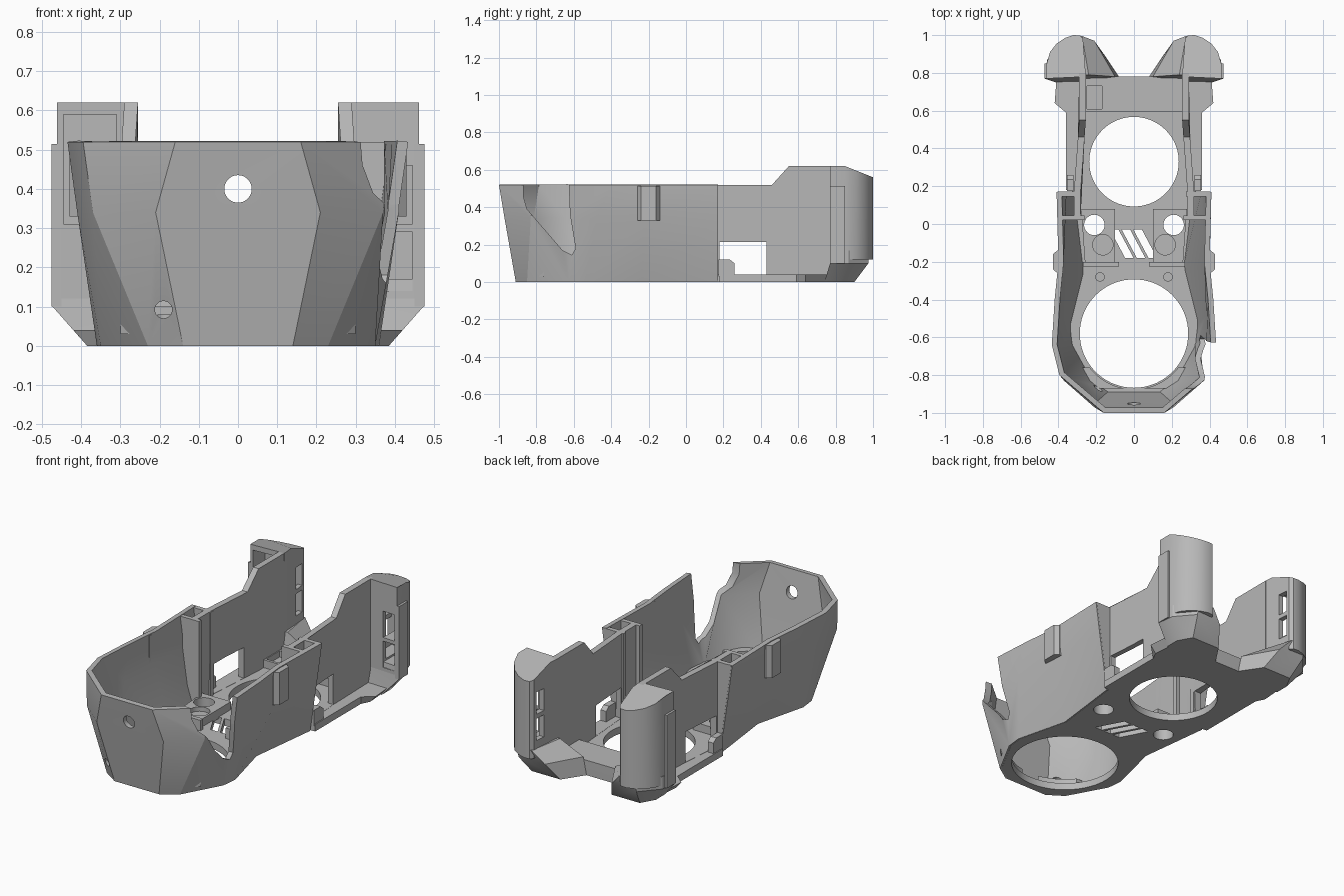
import bpy, bmesh, math

cube = bpy.data.objects.get("Cube")
if cube:
    bpy.data.objects.remove(cube, do_unlink=True)

grey = bpy.data.materials.new("plain grey")
grey.use_nodes = True
grey.diffuse_color = (0.48, 0.48, 0.48, 1)
grey.node_tree.nodes["Principled BSDF"].inputs["Base Color"].default_value = (0.48, 0.48, 0.48, 1)


def finish(name, bm):
    me = bpy.data.meshes.new(name)
    bm.to_mesh(me)
    bm.free()
    me.materials.append(grey)
    ob = bpy.data.objects.new(name, me)
    bpy.context.collection.objects.link(ob)
    return ob


def loft(name, rings, closed=True):
    """Skin a stack of equal rings; closed rings get end caps."""
    bm = bmesh.new()
    rows = [[bm.verts.new(p) for p in ring] for ring in rings]
    n = len(rows[0])
    for a, b in zip(rows, rows[1:]):
        for i in range(n if closed else n - 1):
            j = (i + 1) % n
            bm.faces.new((a[i], a[j], b[j], b[i]))
    if closed:
        bm.faces.new(rows[0][::-1])
        bm.faces.new(rows[-1])
        bmesh.ops.recalc_face_normals(bm, faces=bm.faces)
    return finish(name, bm)


def at_z(pts, z):
    return [(x, y, z) for x, y in pts]


def slab(name, pts, z0, z1):
    return loft(name, [at_z(pts, z0), at_z(pts, z1)])


def side_panel(name, yz, x0, x1):
    return loft(name, [[(x, y, z) for y, z in yz] for x in (x0, x1)])


def box(name, x0, x1, y0, y1, z0, z1):
    return slab(name, [(x0, y0), (x1, y0), (x1, y1), (x0, y1)], z0, z1)


def disc(name, x, y, z, r, depth, along_y=False, sides=48):
    bpy.ops.mesh.primitive_cylinder_add(vertices=sides, radius=r, depth=depth, location=(x, y, z),
                                        rotation=(math.pi / 2 if along_y else 0, 0, 0))
    ob = bpy.context.object
    ob.name = name
    ob.data.materials.append(grey)
    return ob


def apply_modifiers(ob):
    bpy.ops.object.select_all(action='DESELECT')
    ob.select_set(True)
    bpy.context.view_layer.objects.active = ob
    for m in list(ob.modifiers):
        bpy.ops.object.modifier_apply(modifier=m.name)


def cut(ob, *cutters):
    for c in cutters:
        m = ob.modifiers.new("cut", 'BOOLEAN')
        m.operation = 'DIFFERENCE'
        m.solver = 'EXACT'
        m.object = c
    apply_modifiers(ob)
    for c in cutters:
        bpy.data.objects.remove(c, do_unlink=True)


def mirrored(half):
    """Half outline from nose to tail, opened out to both sides."""
    return [(-x, y) for x, y in reversed(half)] + half


# Faceted front shell: base, crease and rim outlines
base = [(.14, -.91), (.23, -.85), (.35, -.63), (.36, -.54), (.285, -.24), (.335, .17)]
crease = [(.21, -.97), (.37, -.83), (.41, -.65), (.41, -.48), (.40, -.22), (.385, .17)]
rim = [(.16, -1), (.395, -.8), (.435, -.64), (.42, -.4), (.40, -.2), (.41, .17)]
shell = loft("front_shell", [at_z(mirrored(base), 0), at_z(mirrored(crease), .34),
                             at_z(mirrored(rim), .52)], closed=False)
solid = shell.modifiers.new("wall", 'SOLIDIFY')
solid.thickness = .028
solid.offset = -1
solid.use_even_offset = True
apply_modifiers(shell)
notch = [(-.87, .6), (-.87, .46), (-.85, .39), (-.66, .17), (-.61, .145), (-.59, .18), (-.62, .36), (-.63, .6)]
cut(shell, side_panel("notch", notch, .2, .6),
    disc("nose_hole", 0, -1, .40, .035, .3, True),
    disc("cable_hole", -.19, -.9, .092, .022, .3, True, 24))

# Floor with both fan openings, screw holes and slanted vents
floor_rings = []
for z, flare in ((0, .385), (.04, .42)):
    tail = [(.36, .18), (.36, .59), (flare, .64), (flare - .01, .77), (.10, .78)]
    floor_rings.append(at_z(mirrored([(x - .006, y + .008) for x, y in base] + tail), z))
floor_plate = loft("floor_plate", floor_rings)
holes = [disc("front_opening", 0, -.58, 0, .287, .3, sides=72),
         disc("rear_opening", 0, .33, 0, .237, .3, sides=72)]
for s in (-1, 1):
    holes.append(disc("screw_hole", s * .21, -.005, 0, .054, .4))
for k in (-1, 0, 1):
    x = k * .062
    skew = [(x - .065, -.03), (x - .02, -.03), (x + .06, -.18), (x + .015, -.18)]
    holes.append(slab("vent", skew, -.1, .1))
cut(floor_plate, *holes)

# Raised cross bridge behind the rear opening
bridge = box("rear_bridge", -.26, .26, .595, .78, .002, .085)
cut(bridge, box("bridge_pocket", -.25, -.17, .61, .73, .05, .2))

# Raised lip around the nose of the front opening
lip = loft("nose_ledge", [at_z([(-.2, -.87), (.2, -.87), (.3, -.76), (-.3, -.76)], z) for z in (.03, .07)])
cut(lip, disc("lip_cut", 0, -.58, 0, .295, .4, sides=72))

for s, side in ((-1, "right"), (1, "left")):
    def sx(pts):
        return [(s * x, y) for x, y in pts]

    def pbox(name, x0, x1, *rest):
        return box(side + "_" + name, s * x0, s * x1, *rest)

    # Rear side wall, drawn slightly inward toward the tail, with a window
    profile = [(.03, .03), (.03, .52), (.17, .52), (.46, .52), (.55, .62), (.80, .62), (.80, .03), (.55, .03),
               (.17, .03)]
    wall = loft(side + "_rear_wall",
                [[(s * (x - .028 * min(1, max(0, (y - .17) / .38))), y, z) for y, z in profile]
                 for x in (.283, .318)])
    cut(wall, pbox("window", .2, .4, .18, .43, .041, .215))
    tab = [(.175, .03), (.175, .12), (.235, .12), (.26, .10), (.26, .03)]
    side_panel(side + "_tab", tab, s * .32, s * .355)

    # Pocket closing the shell at the waist
    plate = [(.275, .002), (.33, .002), (.378, .34), (.405, .52), (.275, .52)]
    for name, y0, y1, inset in (("waist_end", .145, .171, 0), ("waist_rib", .02, .045, .014)):
        loft(side + "_" + name, [[(s * (x - inset), y, z) for x, z in plate] for y in (y0, y1)])

    # Outer clip box
    clip = [(.375, -.26), (.405, -.26), (.43, -.24), (.43, -.16), (.405, -.14), (.375, -.14)]
    slab(side + "_clip", sx(clip), .33, .515)

    # Raised screw block on the floor and its locating pins
    block = slab(side + "_screw_block", sx([(.10, -.20), (.26, -.20), (.28, .08), (.10, .08)]), .03, .085)
    cut(block, disc("through_hole", s * .21, -.005, .05, .054, .4),
        disc("blind_hole", s * .165, -.11, .1, .054, .08))
    disc(side + "_pin", s * .18, -.28, .05, .025, .06, sides=24)
    pbox("cross_rib", .08, .27, -.225, -.2, .03, .10)

    # Flared foot under the rear column
    foot0 = [(.08, .78), (.16, .9), (.34, .9), (.385, .82), (.385, .74)]
    foot1 = [(.10, .78), (.21, .97), (.37, .975), (.46, .87), (.473, .77)]
    foot2 = [(.24, .79), (.275, .995), (.37, .98), (.46, .87), (.473, .77)]
    loft(side + "_foot", [at_z(sx(foot0), 0), at_z(sx(foot1), .1), at_z(sx(foot2), .17)])

    # Rounded column with a sloping cap
    plan = [(.255, .78), (.26, .85), (.27, .98), (.285, .998), (.32, 1.0), (.365, .985), (.41, .955),
            (.445, .91), (.462, .85), (.462, .77)]
    cap = [(s * x, y, .62 - max(0, y - .85) * .4) for x, y in plan]
    column = loft(side + "_column", [at_z(sx(plan), .12), cap])
    cuts = [pbox("slot", .24, .34, .90, .96, z, z + .125) for z in (.215, .365)]
    cuts.append(pbox("cavity", .295, .37, .80, .96, .18, .52))
    if s < 0:
        cuts.append(pbox("mouth", .31, .445, .7, .88, .31, .59))
    else:
        cuts += [pbox("mouth", .37, .445, .7, .88, z, z + .15) for z in (.14, .31)]
    cut(column, *cuts)

    # Outer fin along the column's front edge
    pbox("fin", .45, .475, .77, .85, .10, .515)

# Keep hard edges while smoothing the rounded surfaces
bpy.ops.object.select_all(action='DESELECT')
for ob in bpy.context.collection.objects:
    if ob.type == 'MESH' and grey.name in ob.data.materials:
        ob.select_set(True)
        bpy.context.view_layer.objects.active = ob
bpy.ops.object.shade_smooth_by_angle(angle=math.radians(28))
